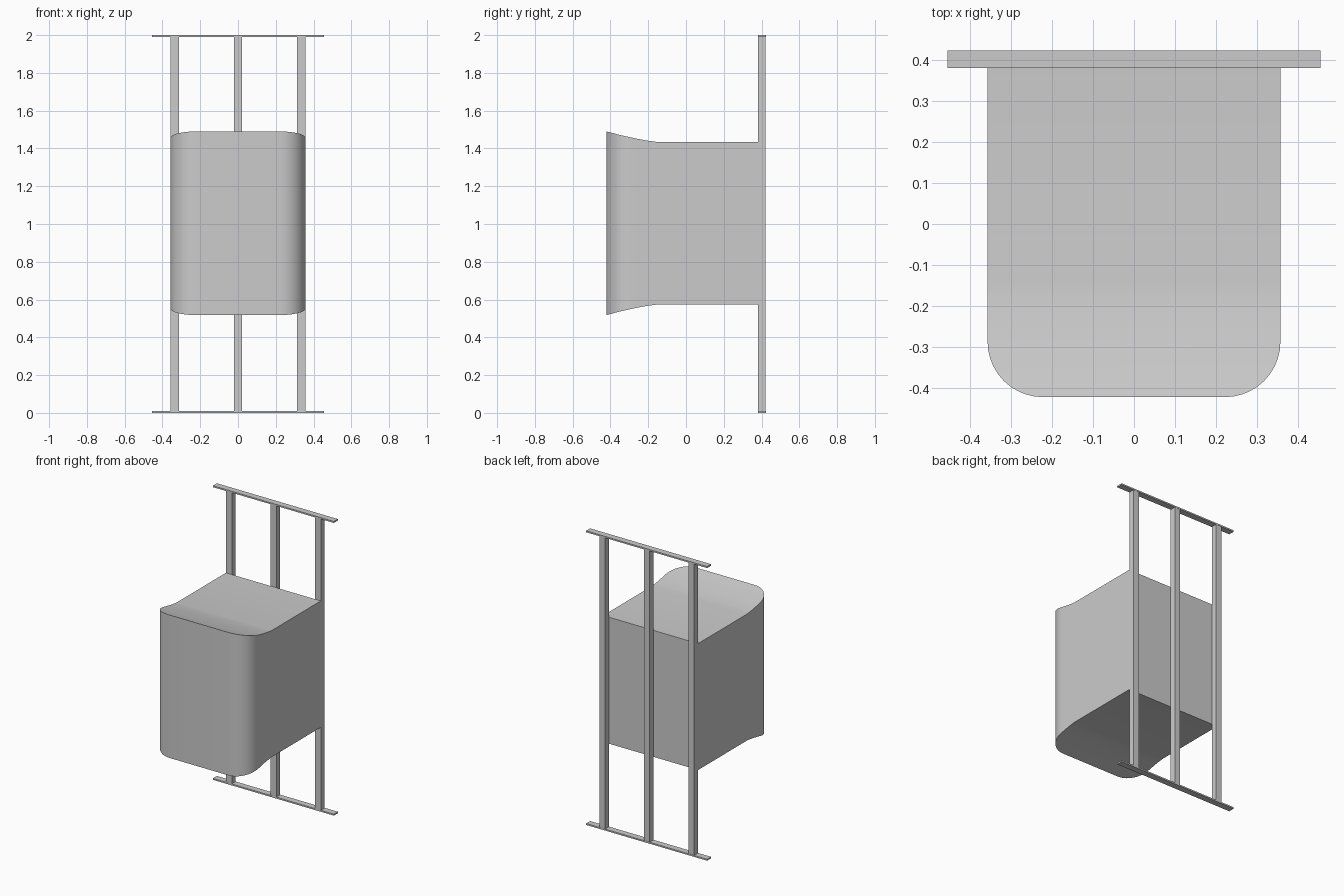
import bpy, bmesh, math

if "Cube" in bpy.data.objects:
    bpy.data.objects.remove(bpy.data.objects["Cube"])

W, FRONT, BACK, R = 0.357, -0.422, 0.38, 0.135   # body plan
POST = 0.044                                      # post thickness
# Half height of the body along its depth (flares toward the front)
FLARE = [(-0.422, 0.486), (-0.34, 0.465), (-0.27, 0.4495), (-0.21, 0.438),
         (-0.18, 0.434), (-0.15, 0.43), (0.5, 0.43)]


def half_height(y):
    for (y0, h0), (y1, h1) in zip(FLARE, FLARE[1:]):
        if y <= y1:
            return h0 + (h1 - h0) * (y - y0) / (y1 - y0)
    return FLARE[-1][1]


def add_object(name, bm):
    bmesh.ops.recalc_face_normals(bm, faces=bm.faces)
    mesh = bpy.data.meshes.new(name)
    bm.to_mesh(mesh)
    bm.free()
    obj = bpy.data.objects.new(name, mesh)
    bpy.context.collection.objects.link(obj)
    return obj


def box(name, x, y, z, sx, sy, sz):
    bm = bmesh.new()
    bmesh.ops.create_cube(bm, size=1)
    bmesh.ops.scale(bm, vec=(sx, sy, sz), verts=bm.verts)
    bmesh.ops.translate(bm, vec=(x, y, z), verts=bm.verts)
    return add_object(name, bm)


# Body: rounded plan, extruded, sliced across its depth and flared
corner = [math.radians(90 * i / 10) for i in range(11)]
right = [(W - R + R * math.sin(a), FRONT + R - R * math.cos(a)) for a in corner]
plan = right + [(W, BACK), (-W, BACK)] + [(-x, y) for x, y in reversed(right)]
bm = bmesh.new()
base = bm.faces.new([bm.verts.new((x, y, -1)) for x, y in plan])
top = bmesh.ops.extrude_face_region(bm, geom=[base], use_keep_orig=True)["geom"]
for v in top:
    if isinstance(v, bmesh.types.BMVert):
        v.co.z = 1
for y, _ in FLARE[1:-1]:
    bmesh.ops.bisect_plane(bm, geom=bm.verts[:] + bm.edges[:] + bm.faces[:],
                           plane_co=(0, y, 0), plane_no=(0, 1, 0))
for v in bm.verts:
    v.co.z = 1.004 + math.copysign(half_height(v.co.y), v.co.z)
body = add_object("body", bm)
bpy.context.view_layer.objects.active = body
body.select_set(True)
bpy.ops.object.shade_smooth_by_angle(angle=math.radians(20))

# Upright posts behind the body
post_y = BACK + POST / 2 - 0.001
for name, x in (("left", -W + POST / 2), ("middle", 0), ("right", W - POST / 2)):
    box(name + "_post", x, post_y, 1, POST, POST - 0.003, 1.99)

# Thin rails across the top and bottom
for name, z in (("bottom", 0.005), ("top", 1.995)):
    box(name + "_rail", 0, BACK + 0.0215, z, 0.91, 0.043, 0.01)
